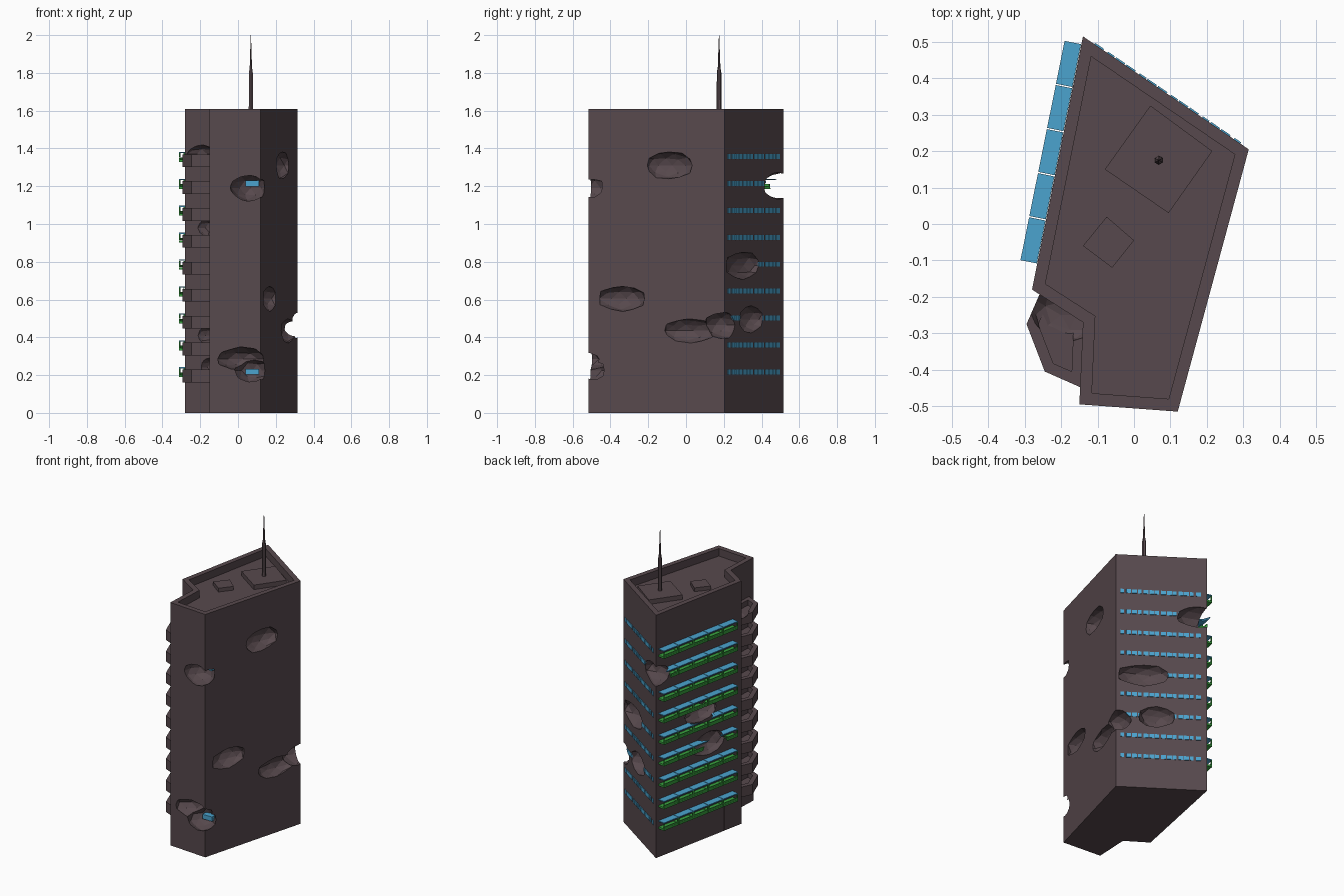
import bpy, bmesh, math, random
from mathutils import Vector, Matrix

if "Cube" in bpy.data.objects:
    bpy.data.objects.remove(bpy.data.objects["Cube"])
random.seed(4)

def material(name, rgb):
    m = bpy.data.materials.new(name)
    m.diffuse_color = (*rgb, 1)
    m.use_nodes = True
    m.node_tree.nodes["Principled BSDF"].inputs["Base Color"].default_value = m.diffuse_color
    return m

STONE = material("stone", (0.095, 0.066, 0.074))
BLUE = material("blue", (0.07, 0.37, 0.62))
GREEN = material("green", (0.04, 0.36, 0.05))

def finish(name, bm, mat):
    bmesh.ops.recalc_face_normals(bm, faces=bm.faces[:])
    me = bpy.data.meshes.new(name)
    bm.to_mesh(me)
    bm.free()
    ob = bpy.data.objects.new(name, me)
    bpy.context.collection.objects.link(ob)
    if mat:
        me.materials.append(mat)
    return ob

def prism(bm, pts, z0, z1):
    """Upright prism; returns its top face."""
    lo = [bm.verts.new((x, y, z0)) for x, y in pts]
    hi = [bm.verts.new((x, y, z1)) for x, y in pts]
    n = len(pts)
    bm.faces.new(lo[::-1])
    for i in range(n):
        bm.faces.new((lo[i], lo[(i + 1) % n], hi[(i + 1) % n], hi[i]))
    return bm.faces.new(hi)

def tray(bm, pts, z0, z1, rim, depth):
    """Prism with a sunken top surrounded by a rim."""
    top = prism(bm, pts, z0, z1)
    bm.normal_update()
    bmesh.ops.inset_region(bm, faces=[top], thickness=rim, use_even_offset=True)
    new = bmesh.ops.extrude_discrete_faces(bm, faces=[top])["faces"][0]
    bmesh.ops.translate(bm, verts=new.verts[:], vec=(0, 0, -depth))

class Wall:
    """Places boxes along a wall: s runs along it, o points outward."""
    def __init__(self, a, b, side):
        self.a = Vector(a)
        self.d = (Vector(b) - self.a).normalized()
        self.n = Vector((self.d.y, -self.d.x)) * side
    def box(self, bm, s0, s1, o0, o1, z0, z1):
        p = [self.a + self.d * s + self.n * o
             for s, o in ((s0, o0), (s1, o0), (s1, o1), (s0, o1))]
        area = sum(p[i].x * p[(i + 1) % 4].y - p[(i + 1) % 4].x * p[i].y for i in range(4))
        prism(bm, p if area > 0 else p[::-1], z0, z1)

back_left, back_right, left_front = (-0.14, 0.515), (0.315, 0.205), (-0.28, -0.18)
footprint = [left_front, (-0.14, -0.27), (-0.15, -0.495), (0.12, -0.515), back_right, back_left]
left_wall = Wall(back_left, left_front, 1)
back_wall = Wall(back_right, back_left, 1)
floors = [0.217 + 0.1425 * i for i in range(9)]

# Tower with sunken roof
bm = bmesh.new()
tray(bm, footprint, 0, 1.61, 0.033, 0.05)
tower = finish("tower", bm, STONE)

# Angular corner balconies in the notch
bm = bmesh.new()
corner = [(-0.258, -0.19), (-0.295, -0.275), (-0.245, -0.405), (-0.143, -0.45), (-0.135, -0.265)]
for z in floors:
    tray(bm, corner, z - 0.055, z + 0.012, 0.03, 0.035)
corner_balconies = finish("corner_balconies", bm, STONE)

# Planter balconies with blue canopies on the left wall
green, blue = bmesh.new(), bmesh.new()
for z in floors:
    for i in range(5):
        s = 0.022 + i * 0.1235
        e = s + 0.12
        left_wall.box(green, s, e, 0.001, 0.047, z - 0.028, z - 0.016)
        left_wall.box(green, s, e, 0.041, 0.047, z - 0.0155, z - 0.004)
        for p in (s, e - 0.006):
            left_wall.box(green, p, p + 0.006, 0.041, 0.047, z - 0.0035, z + 0.018)
        left_wall.box(blue, s, e, 0.001, 0.047, z + 0.0185, z + 0.025)
planters = finish("planter_balconies", green, GREEN)
canopies = finish("balcony_canopies", blue, BLUE)

# Rows of small windows on the back wall
bm = bmesh.new()
for z in floors:
    for i in range(14):
        s = 0.028 + i * 0.035
        back_wall.box(bm, s, s + (0.03 if i % 3 else 0.022), -0.006, 0.004, z - 0.013, z + 0.013)
windows = finish("back_windows", bm, BLUE)

# Ground floor ribs on the left wall
bm = bmesh.new()
for i in range(1, 5):
    left_wall.box(bm, i * 0.142 - 0.002, i * 0.142 + 0.002, -0.002, 0.002, 0, 0.165)
finish("ground_ribs", bm, STONE)

# Blast holes: (centre), (half length, depth, half height), wall angle
RIGHT, BACK, LEFT, FRONT = 75, 146, 78.6, -4
holes = [
    ((0.235, -0.09, 1.31), (0.125, 0.07, 0.072), RIGHT),
    ((0.06, -0.49, 1.19), (0.10, 0.10, 0.07), FRONT),
    ((0.167, -0.335, 0.605), (0.13, 0.07, 0.068), RIGHT),
    ((0.268, 0.02, 0.435), (0.14, 0.06, 0.062), RIGHT),
    ((0.295, 0.195, 0.465), (0.10, 0.08, 0.07), RIGHT),
    ((0.11, 0.345, 0.495), (0.115, 0.07, 0.068), BACK),
    ((0.175, 0.30, 0.78), (0.155, 0.07, 0.072), BACK),
    ((-0.105, 0.475, 1.20), (0.13, 0.09, 0.07), BACK),
    ((0.02, -0.50, 0.285), (0.125, 0.09, 0.062), FRONT),
    ((0.07, -0.48, 0.225), (0.09, 0.09, 0.068), FRONT),
    ((-0.215, 0.15, 0.85), (0.13, 0.075, 0.065), LEFT),
    ((-0.23, 0.08, 0.62), (0.13, 0.075, 0.075), LEFT),
    ((-0.20, -0.25, 1.37), (0.09, 0.07, 0.05), -30),
    ((-0.17, -0.27, 0.98), (0.06, 0.07, 0.05), -30),
    ((-0.17, -0.27, 0.41), (0.06, 0.07, 0.05), -30),
    ((-0.16, -0.27, 0.24), (0.05, 0.06, 0.05), -30),
]
cutters = []
for c, r, ang in holes:
    bm = bmesh.new()
    bmesh.ops.create_icosphere(bm, subdivisions=2, radius=1.03)
    for v in bm.verts:
        v.co *= random.uniform(0.92, 1.06)
    bm.transform(Matrix.Translation(c) @ Matrix.Rotation(math.radians(ang), 4, 'Z')
                 @ Matrix.Diagonal((*r, 1)))
    cut = finish("hole_cutter", bm, None)
    cut.hide_render = True
    cutters.append(cut)

for ob in (tower, corner_balconies, planters, canopies, windows):
    bpy.context.view_layer.objects.active = ob
    for cut in cutters:
        mod = ob.modifiers.new("hole", 'BOOLEAN')
        mod.operation, mod.solver, mod.object = 'DIFFERENCE', 'EXACT', cut
        bpy.ops.object.modifier_apply(modifier=mod.name)
for cut in cutters:
    bpy.data.objects.remove(cut)

# Blue glass showing inside the front holes
bm = bmesh.new()
for z in (floors[0], floors[7]):
    prism(bm, [(0.04, -0.43), (0.11, -0.43), (0.11, -0.36), (0.04, -0.36)], z - 0.015, z + 0.015)
finish("inner_glass", bm, BLUE)

# Roof plant boxes
for name, pts, top in (
        ("roof_large_box", [(0.045, 0.325), (-0.08, 0.15), (0.095, 0.03), (0.215, 0.2)], 1.59),
        ("roof_small_box", [(-0.075, 0.02), (-0.14, -0.06), (-0.06, -0.12), (0.0, -0.045)], 1.585)):
    bm = bmesh.new()
    prism(bm, pts, 1.555, top)
    finish(name, bm, STONE)

# Mast: thick base and tapering tip
bm = bmesh.new()
for z0, z1, r0, r1 in ((1.58, 1.80, 0.013, 0.012), (1.80, 1.83, 0.012, 0.007), (1.83, 2.0, 0.007, 0.001)):
    bmesh.ops.create_cone(bm, cap_ends=True, segments=6, radius1=r0, radius2=r1, depth=z1 - z0,
                          matrix=Matrix.Translation((0.068, 0.175, (z0 + z1) / 2)))
finish("mast", bm, STONE)
